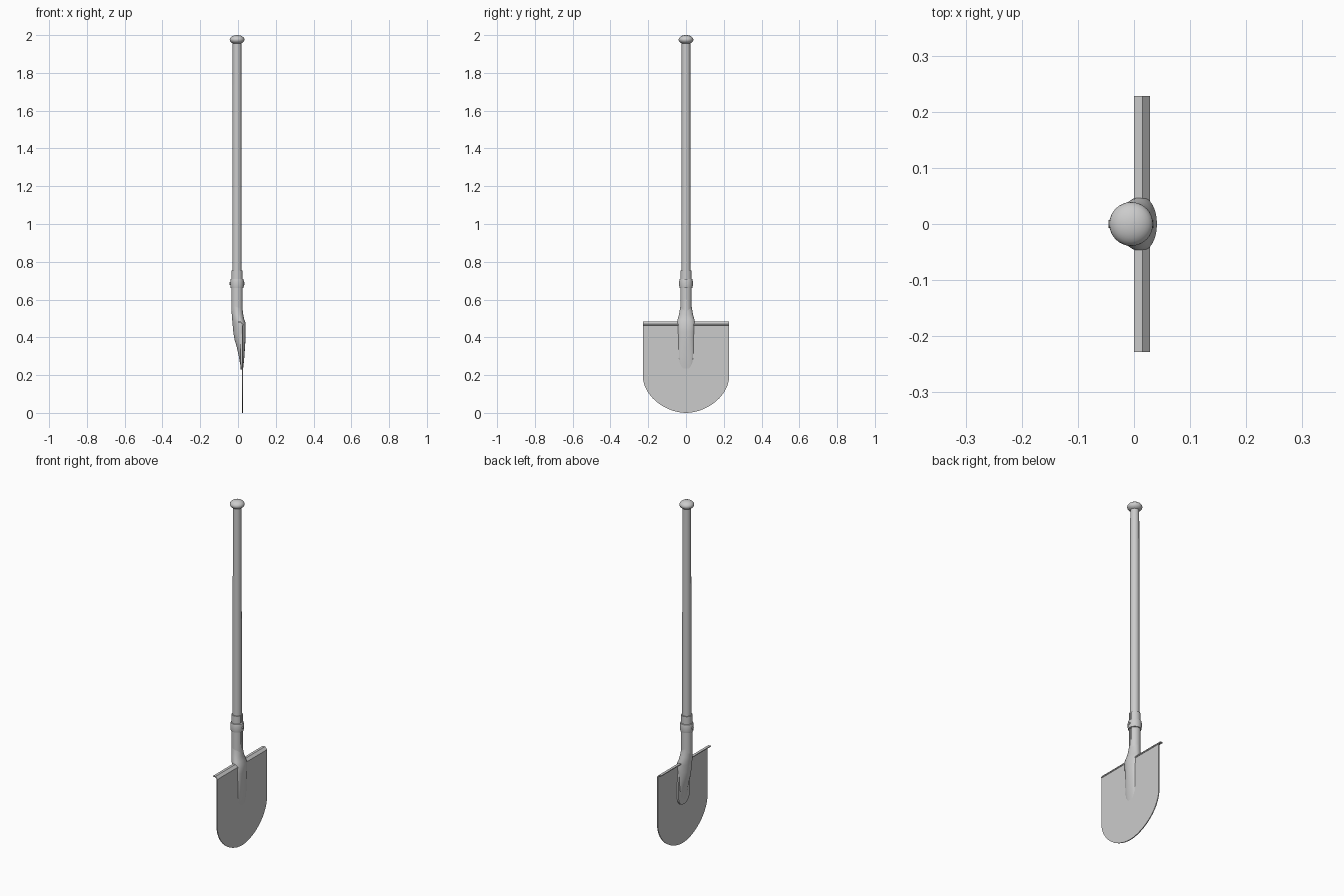
import bpy, bmesh, math

if "Cube" in bpy.data.objects:
    bpy.data.objects.remove(bpy.data.objects["Cube"])

CX = -0.005  # axis of the shaft
steel = bpy.data.materials.new("plain grey")
steel.diffuse_color = (0.6, 0.6, 0.6, 1)
steel.use_nodes = True
steel.node_tree.nodes["Principled BSDF"].inputs["Base Color"].default_value = steel.diffuse_color


def finish(name, bm, smooth=35):
    bmesh.ops.recalc_face_normals(bm, faces=bm.faces)
    me = bpy.data.meshes.new(name)
    bm.to_mesh(me)
    bm.free()
    ob = bpy.data.objects.new(name, me)
    bpy.context.collection.objects.link(ob)
    me.materials.append(steel)
    bpy.ops.object.select_all(action='DESELECT')
    ob.select_set(True)
    bpy.context.view_layer.objects.active = ob
    bpy.ops.object.shade_smooth_by_angle(angle=math.radians(smooth))
    return ob


def loft(name, rings, closed=True):
    """Skin a list of point rings; cap the ends when closed."""
    bm = bmesh.new()
    vs = [[bm.verts.new(p) for p in r] for r in rings]
    n = len(vs[0])
    for a, b in zip(vs, vs[1:]):
        for i in range(n):
            j = (i + 1) % n
            bm.faces.new((a[i], a[j], b[j], b[i]))
    if closed:
        bm.faces.new(vs[0])
        bm.faces.new(vs[-1])
    return finish(name, bm)


def lathe(name, profile, n=24):
    return loft(name, [[(CX + r * math.cos(2 * math.pi * i / n),
                         r * math.sin(2 * math.pi * i / n), z)
                        for i in range(n)] for r, z in profile])


def plate(name, outline, x0, x1):
    """Flat plate facing x, from a (y, z) outline."""
    return loft(name, [[(x, y, z) for y, z in outline] for x in (x0, x1)])


def mirrored(half):
    """Complete a right-hand outline that runs from top to the centre tip."""
    return half + [(-y, z) for y, z in reversed(half) if y > 1e-6]


# Wooden shaft and knob
lathe("shaft", [(0.024, 0.46), (0.0245, 0.8), (0.024, 1.25), (0.023, 1.97)], 20)
knob = [(0.0385 * math.cos(a) + 0.0005, 1.976 + 0.024 * math.sin(a))
        for a in [math.radians(-87 + 174 * k / 14) for k in range(15)]]
lathe("knob", knob, 32)

# Collar band with a through rivet
lathe("collar", [(0.029, 0.66), (0.034, 0.662), (0.036, 0.672), (0.036, 0.698),
                 (0.034, 0.708), (0.029, 0.71)], 32)
bm = bmesh.new()
bmesh.ops.create_cone(bm, cap_ends=True, segments=12, radius1=0.007,
                      radius2=0.007, depth=0.08)
for v in bm.verts:
    v.co = (CX + v.co.z, v.co.x, 0.685 + v.co.y)
finish("rivet", bm)

# Split sleeve wrapped around the shaft, open on the blade face
N = 28
a0 = math.radians(17)
bm = bmesh.new()
cols = []
for k in range(N + 1):
    a = a0 + (2 * math.pi - 2 * a0) * k / N
    cols.append([bm.verts.new((CX + r * math.cos(a), r * math.sin(a), z))
                 for r, z in ((0.0305, 0.54), (0.03, 0.755),
                              (0.0235, 0.755), (0.0235, 0.54))])
for a, b in zip(cols, cols[1:]):
    for i in range(4):
        j = (i + 1) % 4
        bm.faces.new((a[i], b[i], b[j], a[j]))
bm.faces.new(cols[0])
bm.faces.new(cols[-1])
finish("split_sleeve", bm)

# Socket flaring into the blade: z, back x, front x, back half width, front half width
sections = [(0.60, -0.034, 0.020, 0.029, 0.024), (0.56, -0.034, 0.023, 0.031, 0.030),
            (0.52, -0.033, 0.028, 0.035, 0.040), (0.495, -0.031, 0.033, 0.039, 0.050),
            (0.475, -0.029, 0.041, 0.040, 0.056), (0.43, -0.025, 0.041, 0.038, 0.054),
            (0.39, -0.019, 0.040, 0.036, 0.052), (0.35, -0.007, 0.037, 0.034, 0.050),
            (0.30, 0.004, 0.034, 0.032, 0.048), (0.26, 0.011, 0.030, 0.028, 0.044),
            (0.235, 0.016, 0.027, 0.020, 0.034)]
rings = []
for z, xb, xf, wb, wf in sections:
    ring = []
    for i in range(28):
        a = 2 * math.pi * i / 28
        c, s = math.cos(a), math.sin(a)
        w = wb + (wf - wb) * (c + 1) / 2
        ring.append(((xb + xf) / 2 + (xf - xb) / 2 * c, w * s, z))
    rings.append(ring)
loft("socket", rings)

# Rim plate around the socket tongue on the back
rim = [(0.040, 0.47), (0.050, 0.37), (0.050, 0.275)]
rim += [(0.050 * math.cos(t), 0.275 - 0.045 * math.sin(t))
        for t in [math.pi / 2 * k / 6 for k in range(1, 7)]]
plate("tongue_rim", mirrored(rim), 0.012, 0.023)

# Blade with rounded point
half = [(0.228, 0.47)]
for k in range(15):
    t = math.pi / 2 * k / 14
    half.append((0.228 * math.cos(t) ** (2 / 1.85),
                 0.19 - 0.19 * math.sin(t) ** (2 / 1.85)))
half[-1] = (0, 0)
plate("blade", mirrored(half), 0.0215, 0.0265)

# Foot tread folded back along the top of the blade
fold = [(0.0215, 0.462), (0.0285, 0.464), (0.0285, 0.470), (0.015, 0.484),
        (0.0, 0.484), (0.0, 0.479), (0.013, 0.478), (0.0215, 0.470)]
loft("foot_tread", [[(x, y, z) for x, z in fold] for y in (-0.228, 0.228)])
